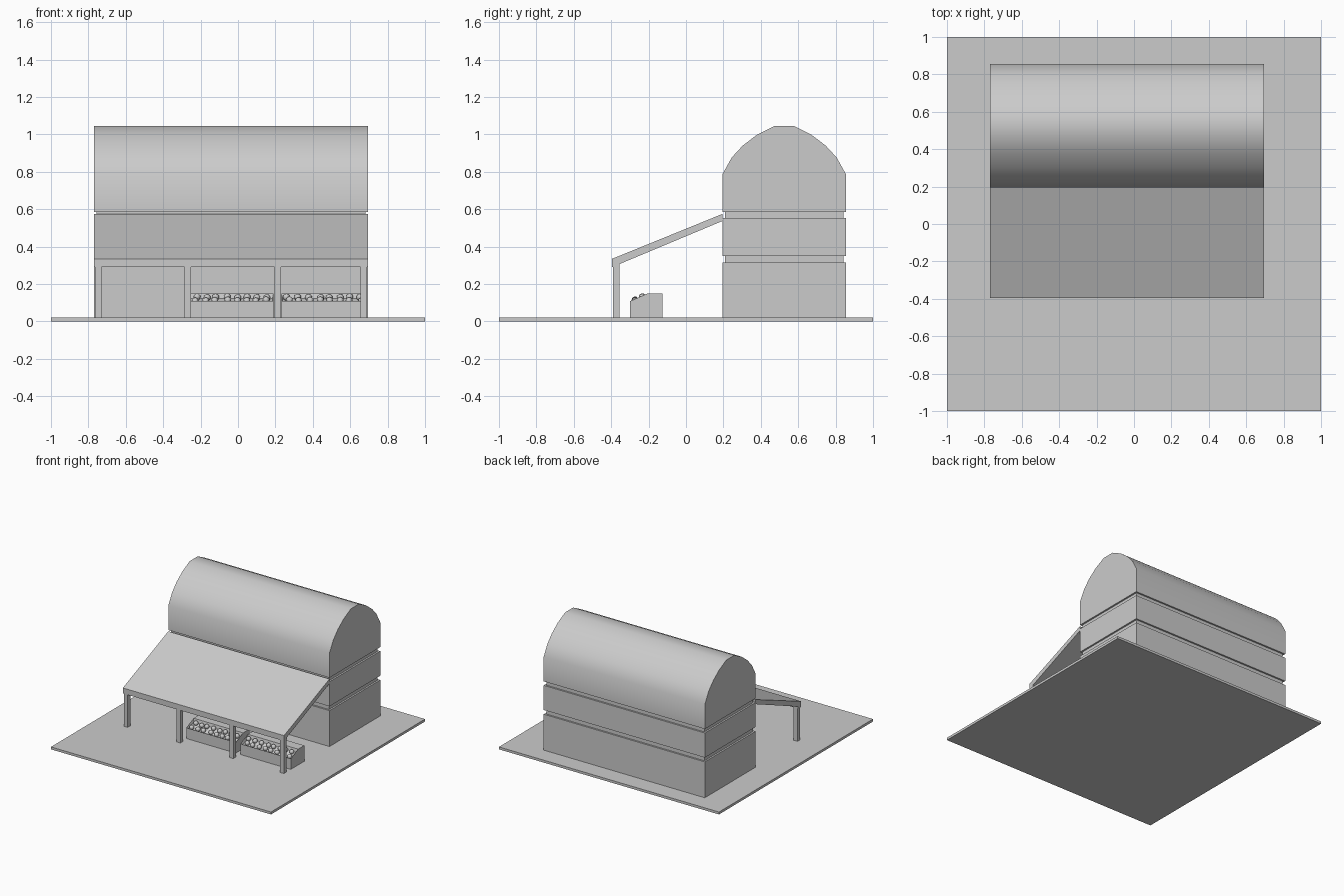
import bpy, bmesh, random
from mathutils import Matrix, Vector

if "Cube" in bpy.data.objects:
    bpy.data.objects.remove(bpy.data.objects["Cube"])

random.seed(4)


def finish(bm, name):
    bmesh.ops.recalc_face_normals(bm, faces=bm.faces[:])
    mesh = bpy.data.meshes.new(name)
    bm.to_mesh(mesh)
    bm.free()
    obj = bpy.data.objects.new(name, mesh)
    bpy.context.collection.objects.link(obj)
    return obj


def smooth(obj, angle):
    bpy.ops.object.select_all(action='DESELECT')
    obj.select_set(True)
    bpy.context.view_layer.objects.active = obj
    bpy.ops.object.shade_smooth_by_angle(angle=angle)


def prism(bm, profile, x0, x1):
    """Extrude a (y, z) profile along x."""
    face = bm.faces.new([bm.verts.new((x0, y, z)) for y, z in profile])
    ext = bmesh.ops.extrude_face_region(bm, geom=[face])["geom"]
    bmesh.ops.translate(bm, vec=(x1 - x0, 0, 0),
                        verts=[g for g in ext if isinstance(g, bmesh.types.BMVert)])


def profile_part(name, profile, x0, x1):
    bm = bmesh.new()
    prism(bm, profile, x0, x1)
    return finish(bm, name)


def box(name, x0, x1, y0, y1, z0, z1):
    return profile_part(name, [(y0, z0), (y1, z0), (y1, z1), (y0, z1)], x0, x1)


X0, X1, Y0, Y1 = -0.77, 0.695, 0.195, 0.855

# ground slab
box("base_slab", -1, 1, -1, 1, 0, 0.02)

# building storeys with recessed bands between them
box("lower_wall", X0, X1, Y0, Y1, 0.02, 0.315)
box("middle_wall", X0, X1, Y0, Y1, 0.35, 0.552)
for name, z0, z1 in (("lower_band", 0.315, 0.35), ("upper_band", 0.552, 0.585)):
    box(name, X0 + 0.014, X1 - 0.014, Y0 + 0.014, Y1 - 0.014, z0, z1)

# barrel roof
yc = (Y0 + Y1) / 2
half = [(0.33, 0.585), (0.33, 0.787), (0.28, 0.877), (0.222, 0.94),
        (0.147, 0.997), (0.053, 1.045)]
roof = profile_part("barrel_roof", [(yc + w, z) for w, z in half]
                    + [(yc - w, z) for w, z in reversed(half)], X0, X1)
smooth(roof, 0.6)

# sloped awning with front beam
profile_part("awning", [(-0.395, 0.29), (-0.355, 0.29), (-0.355, 0.307),
                        (Y0, 0.537), (Y0, 0.575), (-0.395, 0.335)], X0, X1)

# awning posts
for i, x in enumerate((-0.765, -0.285, 0.195, 0.655)):
    box(f"awning_post_{i + 1}", x, x + 0.035, -0.39, -0.355, 0.02, 0.29)

# produce stands: slanted display with sunken tray, filled with round fruit
for side, x0, x1 in (("left", -0.26, 0.19), ("right", 0.232, 0.69)):
    bm = bmesh.new()
    prism(bm, [(-0.30, 0.02), (-0.125, 0.02), (-0.125, 0.15),
               (-0.205, 0.15), (-0.30, 0.108)], x0, x1)
    bmesh.ops.recalc_face_normals(bm, faces=bm.faces[:])
    bm.normal_update()
    tray = [f for f in bm.faces if f.normal.y < -0.2 and f.normal.z > 0.2]
    bmesh.ops.inset_region(bm, faces=tray, thickness=0.009)
    bmesh.ops.translate(bm, verts=tray[0].verts[:], vec=(0, 0, -0.025))
    finish(bm, f"{side}_produce_stand")

    bm = bmesh.new()
    count = 8
    for y in (-0.272, -0.233):
        for i in range(count):
            x = x0 + 0.035 + (x1 - x0 - 0.07) * i / (count - 1)
            x += random.uniform(-0.009, 0.009)
            z = 0.108 + (y + 0.30) * 0.442 - 0.009 + random.uniform(-0.003, 0.004)
            bmesh.ops.create_icosphere(bm, subdivisions=2, radius=0.019,
                                       matrix=Matrix.Translation(Vector((x, y, z))))
    smooth(finish(bm, f"{side}_fruit"), 1.0)
